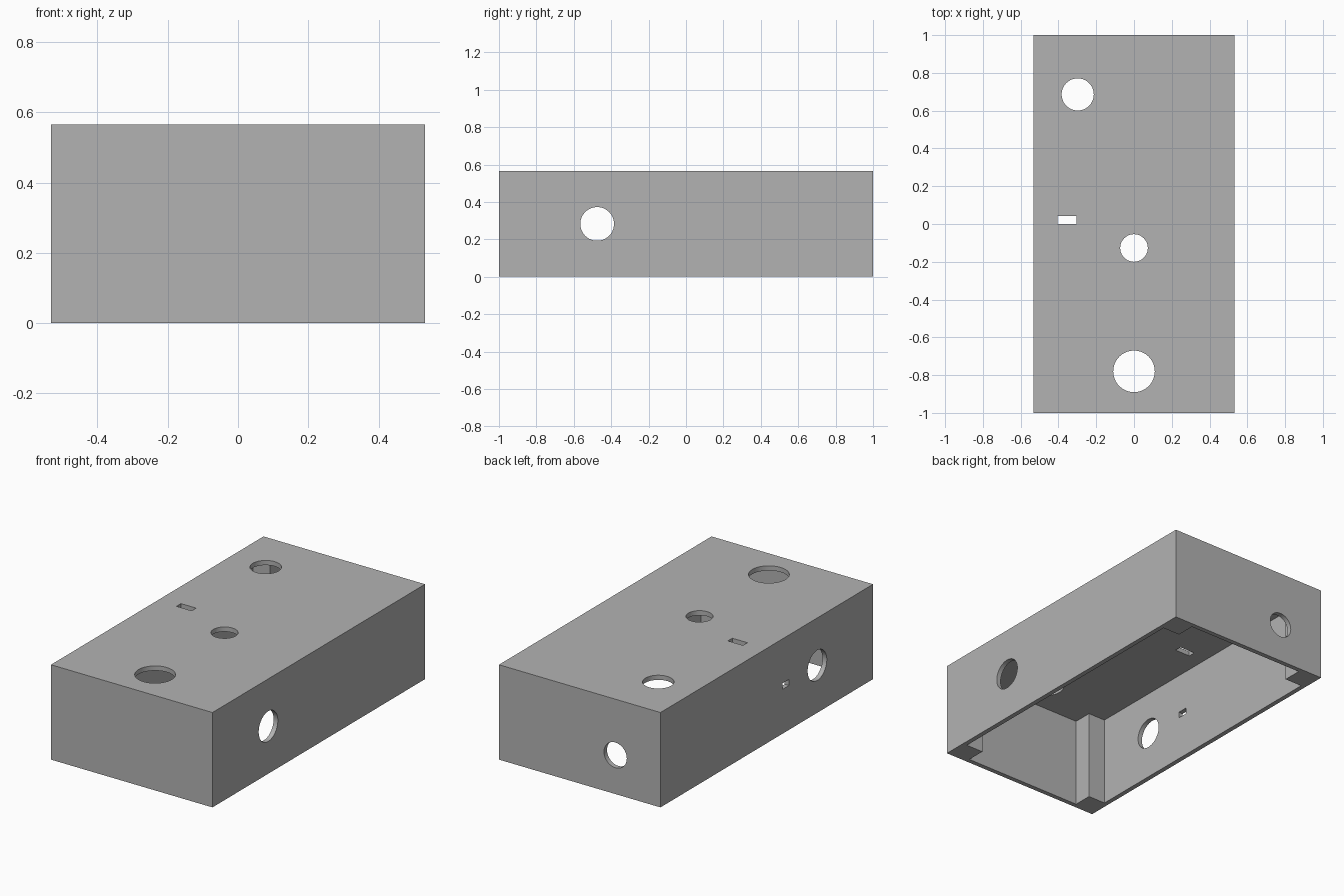
import bpy
import bmesh
from math import radians
from mathutils import Matrix, Vector

cube = bpy.data.objects.get("Cube")
if cube:
    bpy.data.objects.remove(cube, do_unlink=True)

W, L, H = 0.532, 1.0, 0.565      # half width, half length, height
WALL, POST = 0.028, 0.141        # wall thickness, post reach from the outside

grey = bpy.data.materials.new("plain grey")
grey.use_nodes = True
colour = (0.45, 0.45, 0.45, 1)
grey.diffuse_color = colour
grey.node_tree.nodes["Principled BSDF"].inputs["Base Color"].default_value = colour


def make_object(name, bm):
    bmesh.ops.recalc_face_normals(bm, faces=bm.faces)
    mesh = bpy.data.meshes.new(name)
    bm.to_mesh(mesh)
    bm.free()
    mesh.materials.append(grey)
    obj = bpy.data.objects.new(name, mesh)
    bpy.context.collection.objects.link(obj)
    return obj


def box(name, centre, size):
    bm = bmesh.new()
    bmesh.ops.create_cube(bm, size=1)
    bmesh.ops.scale(bm, vec=size, verts=bm.verts)
    bmesh.ops.translate(bm, vec=centre, verts=bm.verts)
    return make_object(name, bm)


def drill(name, centre, radius, axis):
    bm = bmesh.new()
    bmesh.ops.create_cone(bm, cap_ends=True, segments=64, radius1=radius,
                          radius2=radius, depth=0.2)
    turn = Vector((0, 0, 1)).rotation_difference(Vector(axis)).to_matrix().to_4x4()
    bmesh.ops.transform(bm, matrix=Matrix.Translation(centre) @ turn, verts=bm.verts)
    return make_object(name, bm)


def cavity():
    # Cross-shaped outline: the inner room minus a square post in each corner
    ix, iy, px, py = W - WALL, L - WALL, W - POST, L - POST
    quarter = [(ix, py), (px, py), (px, iy)]
    outline = []
    for sx, sy in ((1, 1), (-1, 1), (-1, -1), (1, -1)):
        pts = [(sx * x, sy * y) for x, y in quarter]
        outline += pts if sx * sy > 0 else pts[::-1]
    bm = bmesh.new()
    face = bm.faces.new([bm.verts.new((x, y, -0.1)) for x, y in outline])
    top = bmesh.ops.extrude_face_region(bm, geom=[face])["geom"]
    bmesh.ops.translate(bm, vec=(0, 0, H - WALL + 0.1),
                        verts=[v for v in top if isinstance(v, bmesh.types.BMVert)])
    return make_object("cavity_cutter", bm)


# Enclosure block, hollowed from below
shell = box("enclosure", (0, 0, H / 2), (2 * W, 2 * L, H))
X, Y, Z = (1, 0, 0), (0, 1, 0), (0, 0, 1)
cutters = [
    cavity(),
    # Round holes in the lid
    drill("lid_hole_back", (-0.298, 0.686, H), 0.085, Z),
    drill("lid_hole_middle", (0, -0.127, H), 0.073, Z),
    drill("lid_hole_front", (0, -0.78, H), 0.11, Z),
    # Matching holes in both sides and one in the back
    drill("side_hole_left", (W, -0.475, H / 2), 0.09, X),
    drill("side_hole_right", (-W, -0.475, H / 2), 0.09, X),
    drill("back_hole", (-0.235, L, 0.232), 0.075, Y),
    # Small slots
    box("lid_slot", (-0.355, 0.021, H), (0.1, 0.042, 0.2)),
    box("side_slot", (-W, -0.178, H / 2), (0.2, 0.062, 0.036)),
]
for cutter in cutters:
    cutter.hide_render = True
    mod = shell.modifiers.new(cutter.name, 'BOOLEAN')
    mod.operation = 'DIFFERENCE'
    mod.solver = 'EXACT'
    mod.object = cutter

# Bake the cuts and drop the cutters
graph = bpy.context.evaluated_depsgraph_get()
result = bpy.data.meshes.new_from_object(shell.evaluated_get(graph))
shell.modifiers.clear()
shell.data = result
for cutter in cutters:
    bpy.data.objects.remove(cutter, do_unlink=True)

# Smooth hole walls, crisp edges
bpy.ops.object.select_all(action='DESELECT')
shell.select_set(True)
bpy.context.view_layer.objects.active = shell
bpy.ops.object.shade_smooth_by_angle(angle=radians(30))
